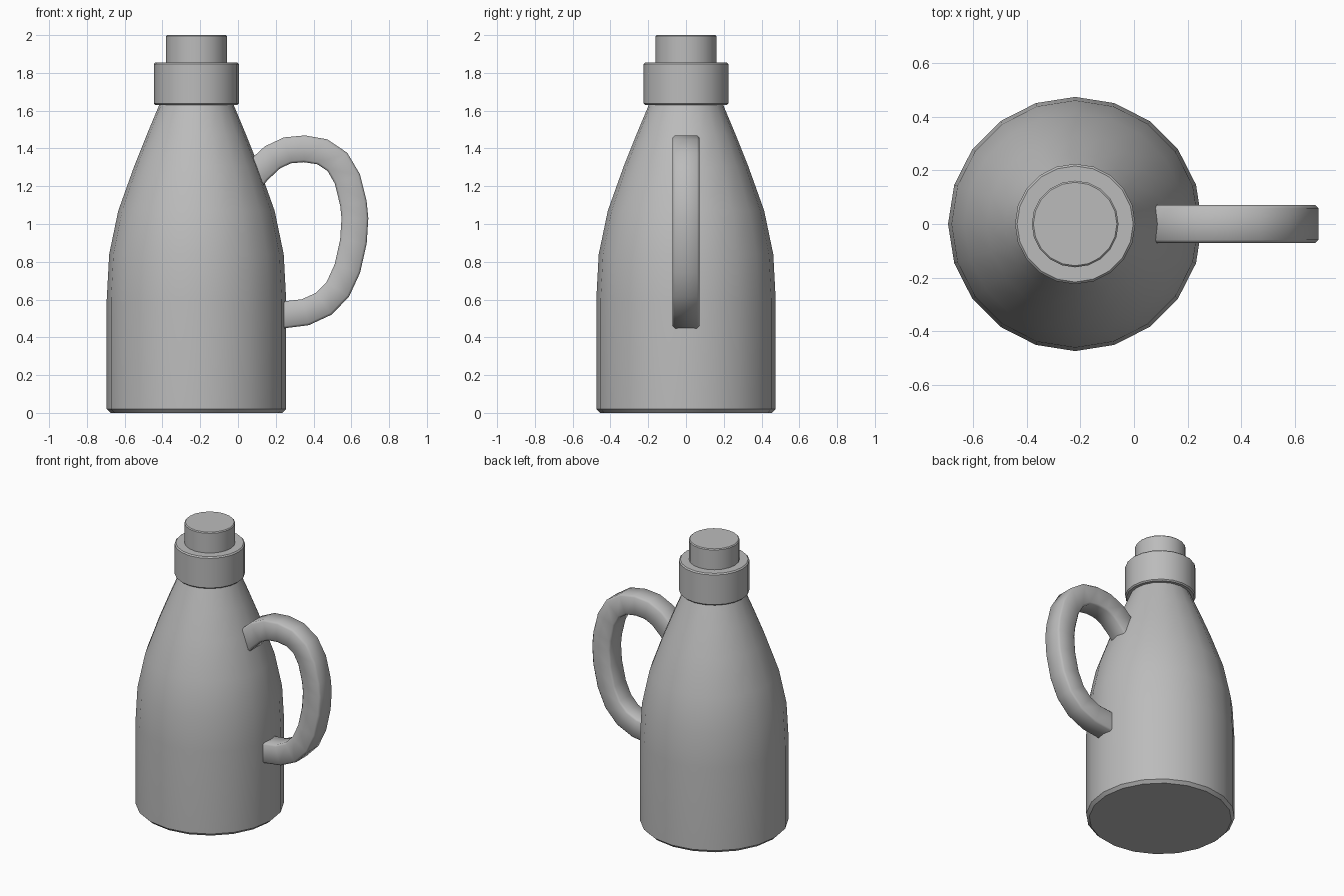
import bpy, bmesh, math
from mathutils import Vector

if "Cube" in bpy.data.objects:
    bpy.data.objects.remove(bpy.data.objects["Cube"])

GREY = (0.5, 0.5, 0.5, 1)
mat = bpy.data.materials.new("plain grey")
mat.use_nodes = True
mat.diffuse_color = GREY
mat.node_tree.nodes["Principled BSDF"].inputs["Base Color"].default_value = GREY

AXIS_X = -0.22
SIDES = 20


def finish(name, bm, angle):
    bmesh.ops.recalc_face_normals(bm, faces=bm.faces)
    mesh = bpy.data.meshes.new(name)
    bm.to_mesh(mesh)
    bm.free()
    mesh.materials.append(mat)
    obj = bpy.data.objects.new(name, mesh)
    bpy.context.collection.objects.link(obj)
    bpy.ops.object.select_all(action="DESELECT")
    obj.select_set(True)
    bpy.context.view_layer.objects.active = obj
    bpy.ops.object.shade_smooth_by_angle(angle=math.radians(angle))
    return obj


def skin(bm, rings):
    """Join successive vertex loops and cap both ends."""
    n = len(rings[0])
    for a, b in zip(rings, rings[1:]):
        for i in range(n):
            j = (i + 1) % n
            bm.faces.new((a[i], a[j], b[j], b[i]))
    bm.faces.new(rings[0])
    bm.faces.new(rings[-1])


def lathe(name, profile):
    bm = bmesh.new()
    rings = []
    for r, z in profile:
        angles = [math.tau * i / SIDES for i in range(SIDES)]
        rings.append([bm.verts.new((AXIS_X + r * math.cos(a), r * math.sin(a), z))
                      for a in angles])
    skin(bm, rings)
    return finish(name, bm, 35)


# Tapered bottle body
lathe("bottle_body", [(0.455, 0), (0.475, 0.02), (0.475, 0.6), (0.462, 0.84),
                      (0.414, 1.07), (0.33, 1.305), (0.262, 1.475), (0.193, 1.64)])
# Collar and stopper with small edge bevels
lathe("collar", [(0.217, 1.63), (0.225, 1.638), (0.225, 1.847), (0.217, 1.855)])
lathe("stopper", [(0.162, 1.84), (0.162, 1.994), (0.156, 2.0)])

# Looped handle: rectangular section swept along a centreline
path = [Vector((x, 0, z)) for x, z in [
    (0.05, 1.215), (0.108, 1.284), (0.183, 1.353), (0.262, 1.39), (0.352, 1.398),
    (0.447, 1.382), (0.526, 1.329), (0.579, 1.239), (0.611, 1.109), (0.619, 1.03),
    (0.611, 0.907), (0.579, 0.764), (0.529, 0.655), (0.455, 0.578),
    (0.357, 0.533), (0.235, 0.518)]]
H, B = 0.071, 0.012
section = [(H, H - B), (H - B, H), (B - H, H), (-H, H - B),
           (-H, B - H), (B - H, -H), (H - B, -H), (H, B - H)]
bm = bmesh.new()
rings = []
for i, p in enumerate(path):
    t = (path[min(i + 1, len(path) - 1)] - path[max(i - 1, 0)]).normalized()
    out = Vector((-t.z, 0, t.x))
    rings.append([bm.verts.new(p + out * u + Vector((0, v, 0))) for u, v in section])
skin(bm, rings)
finish("handle", bm, 50)
